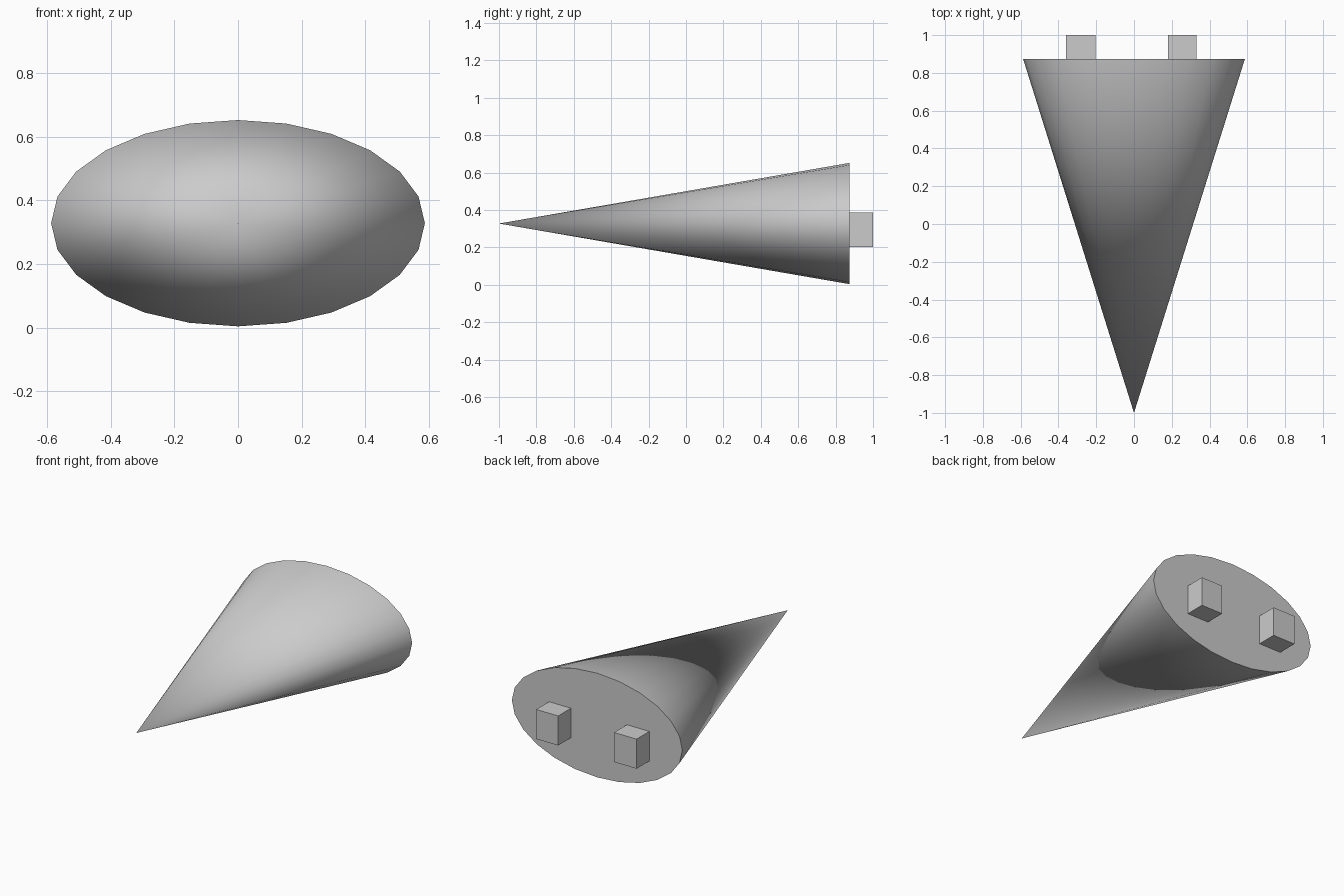
import bpy
from math import radians

if "Cube" in bpy.data.objects:
    bpy.data.objects.remove(bpy.data.objects["Cube"])

# Tapered body: 24-sided cone, tip to the front (-y), flattened in z
TIP, BASE = -1.0, 0.874
bpy.ops.mesh.primitive_cone_add(vertices=24, radius1=1, radius2=0, depth=BASE - TIP,
                                end_fill_type='NGON')
body = bpy.context.object
body.name = "cone_body"
body.rotation_euler = (radians(90), 0, 0)
body.scale = (0.587, 0.324, 1)
body.location = (0, (BASE + TIP) / 2, 0.328)
bpy.ops.object.transform_apply(location=True, rotation=True, scale=True)
bpy.ops.object.shade_smooth_by_angle(angle=radians(40))


# Block nozzles on the flat back face
def nozzle(name, x0, x1, z0=0.202, z1=0.386, y0=BASE, y1=1.0):
    bpy.ops.mesh.primitive_cube_add(size=1, location=((x0 + x1) / 2, (y0 + y1) / 2, (z0 + z1) / 2))
    ob = bpy.context.object
    ob.name = name
    ob.scale = (x1 - x0, y1 - y0, z1 - z0)
    bpy.ops.object.transform_apply(location=False, rotation=False, scale=True)


nozzle("left_nozzle", -0.36, -0.205)
nozzle("right_nozzle", 0.18, 0.331)
